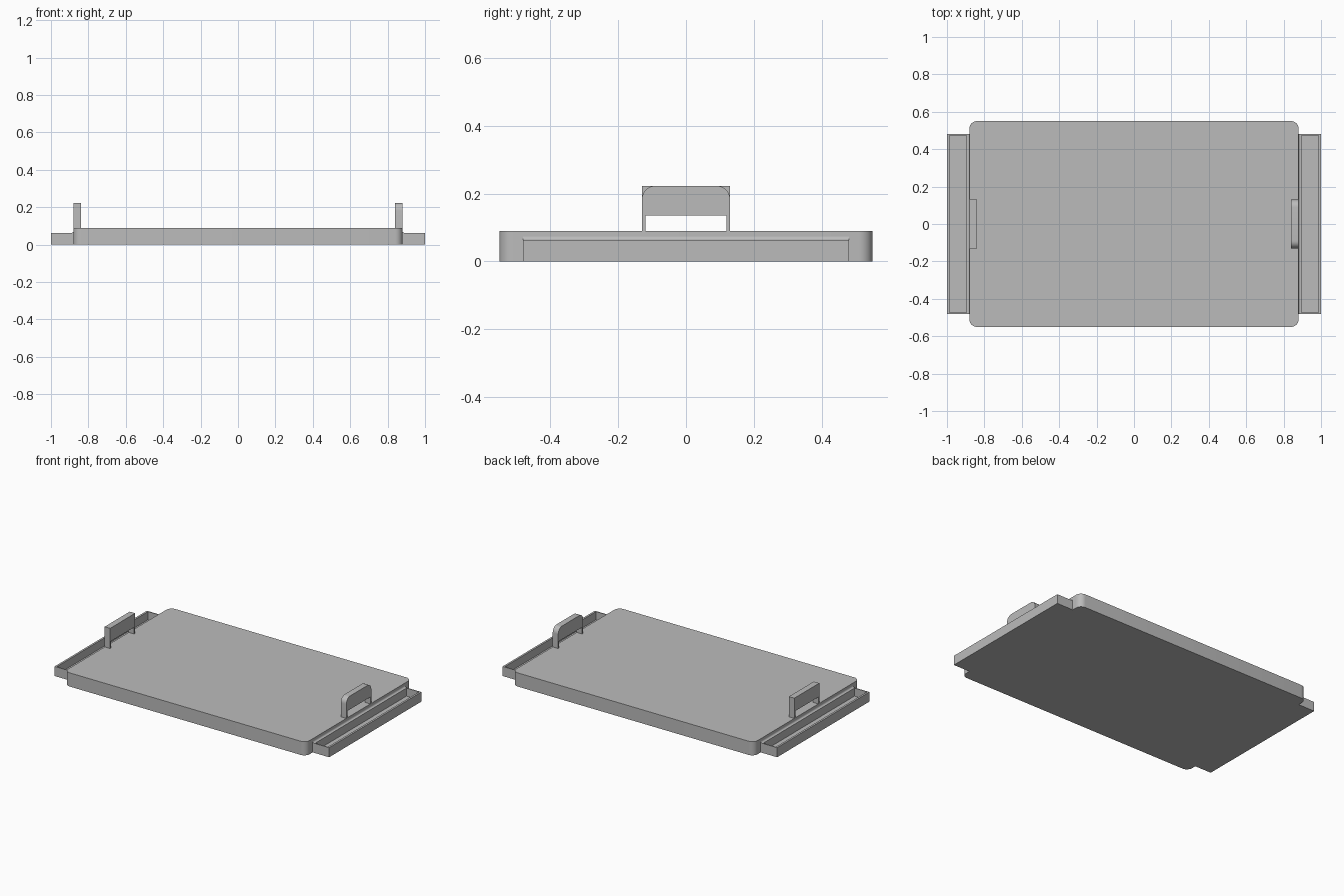
import bpy, bmesh
from math import sin, cos, pi
from mathutils import Vector

cube = bpy.data.objects.get("Cube")
if cube:
    bpy.data.objects.remove(cube)

grey = bpy.data.materials.new("mid grey")
grey.use_nodes = True
grey.diffuse_color = (0.5, 0.5, 0.5, 1)
grey.node_tree.nodes["Principled BSDF"].inputs["Base Color"].default_value = (0.5, 0.5, 0.5, 1)


def arc(cx, cy, r, start, steps=8):
    """Quarter circle of points, anticlockwise from the start angle."""
    return [(cx + r * cos(start + pi / 2 * i / steps),
             cy + r * sin(start + pi / 2 * i / steps)) for i in range(steps + 1)]


def prism(bm, points, place, low, high):
    """Extrude a flat outline from low to high; place maps (u, v, w) to a point."""
    face = bm.faces.new([bm.verts.new(place(u, v, low)) for u, v in points])
    made = bmesh.ops.extrude_face_region(bm, geom=[face])["geom"]
    shift = Vector(place(0, 0, high)) - Vector(place(0, 0, low))
    bmesh.ops.translate(bm, vec=shift,
                        verts=[g for g in made if isinstance(g, bmesh.types.BMVert)])


def finish(bm, name):
    bmesh.ops.recalc_face_normals(bm, faces=bm.faces[:])
    mesh = bpy.data.meshes.new(name)
    bm.to_mesh(mesh)
    bm.free()
    mesh.materials.append(grey)
    obj = bpy.data.objects.new(name, mesh)
    bpy.context.collection.objects.link(obj)
    bpy.ops.object.select_all(action='DESELECT')
    bpy.context.view_layer.objects.active = obj
    obj.select_set(True)
    bpy.ops.object.shade_smooth_by_angle(angle=pi / 6)


# Main plate with rounded corners
X, Y, TOP, R = 0.88, 0.55, 0.09, 0.04
outline = (arc(X - R, Y - R, R, 0) + arc(R - X, Y - R, R, pi / 2)
           + arc(R - X, R - Y, R, pi) + arc(X - R, R - Y, R, 3 * pi / 2))
bm = bmesh.new()
prism(bm, outline, lambda u, v, w: (u, v, w), 0, TOP)
finish(bm, "plate")

# Gutters: open channel with a small fillet against the plate and thin end walls
RIM, FLOOR, END, WALL = 0.063, 0.01, 0.48, 0.006
fillet = arc(X + 0.015, RIM + 0.01, 0.01, pi, 4)
fillet = [(X, RIM + 0.01)] + [(x - 0.005, z) for x, z in fillet[1:]]
inner = fillet + [(X + 0.015, RIM)]
channel = [(X, 0)] + inner + [(X + 0.015, FLOOR), (0.987, FLOOR), (0.987, RIM), (1, RIM), (1, 0)]
end_wall = [(X, 0)] + inner + [(1, RIM), (1, 0)]

# Handles: the left one has rounded shoulders, the right one is square
H, HALF, GAP, UNDER = 0.223, 0.13, 0.12, 0.135
opening = [(-GAP, TOP), (-GAP, UNDER), (GAP, UNDER), (GAP, TOP)]
round_top = arc(HALF - R, H - R, R, 0) + arc(R - HALF, H - R, R, pi / 2)
square_top = [(HALF, H), (-HALF, H)]

for side, s, shoulders in (("left", 1, round_top), ("right", -1, square_top)):
    bm = bmesh.new()
    across = lambda u, v, w: (s * u, w, v)
    prism(bm, channel, across, WALL - END, END - WALL)
    prism(bm, end_wall, across, -END, WALL - END)
    prism(bm, end_wall, across, END - WALL, END)
    finish(bm, side + "_gutter")

    bm = bmesh.new()
    handle = [(HALF, TOP)] + shoulders + [(-HALF, TOP)] + opening
    prism(bm, handle, lambda u, v, w: (s * w, u, v), 0.84, X)
    finish(bm, side + "_handle")
